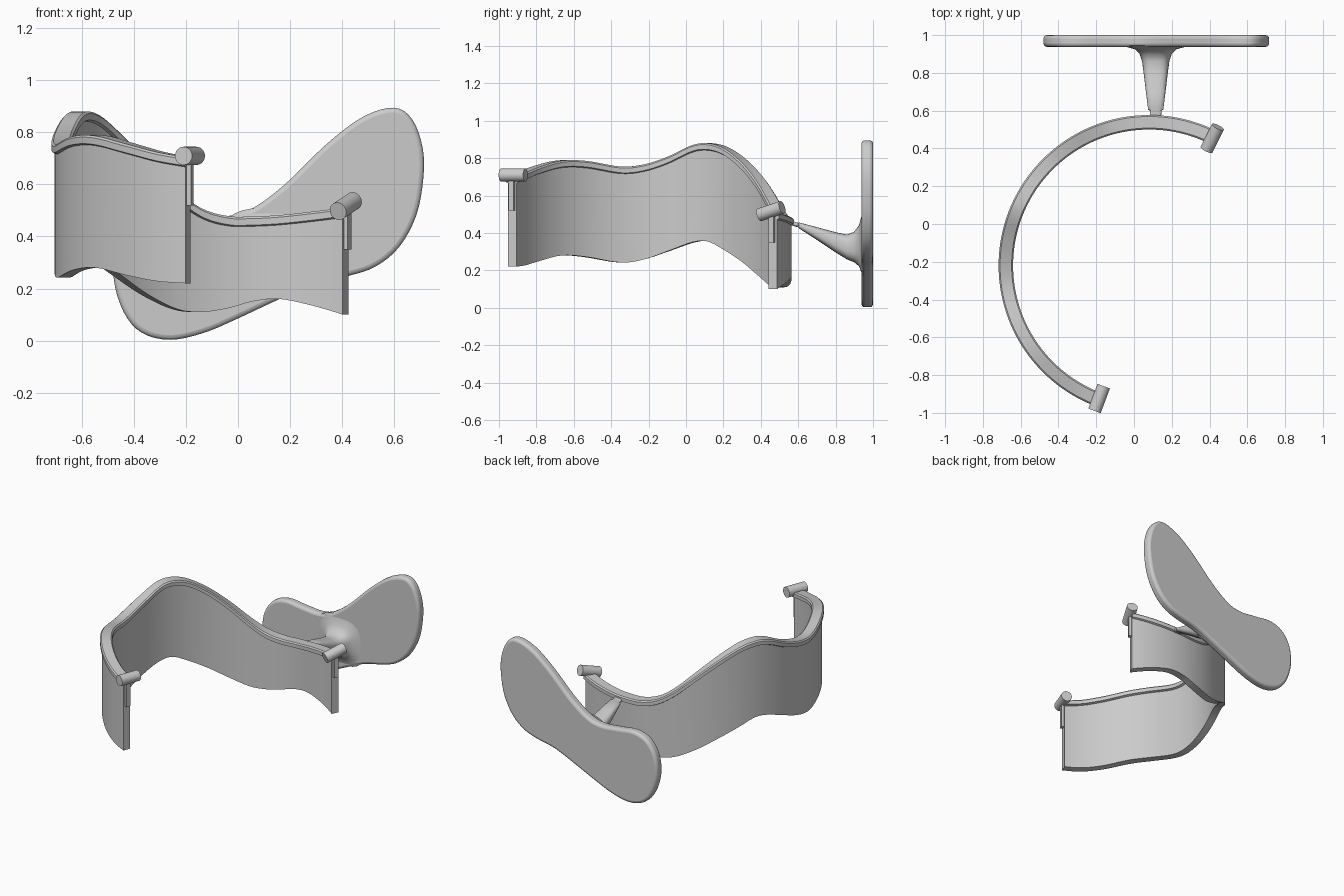
import bpy, bmesh
from math import sin, cos, pi, radians
from mathutils import Vector

if "Cube" in bpy.data.objects:
    bpy.data.objects.remove(bpy.data.objects["Cube"])

CX, CY = 0.08, -0.22          # centre of the curved band


def spline(keys, closed=False, n=5):
    """Catmull-Rom curve through tuples of any size."""
    m, out = len(keys), []
    for i in range(m if closed else m - 1):
        p = [Vector(keys[(i + k) % m] if closed else keys[min(max(i + k, 0), m - 1)])
             for k in (-1, 0, 1, 2)]
        for s in range(n):
            t = s / n
            out.append(0.5 * (2 * p[1] + (p[2] - p[0]) * t
                              + (2 * p[0] - 5 * p[1] + 4 * p[2] - p[3]) * t * t
                              + (3 * p[1] - p[0] - 3 * p[2] + p[3]) * t ** 3))
    if not closed:
        out.append(Vector(keys[-1]))
    return out


def loft(name, rings, angle=35):
    """Skin a list of closed rings and cap both ends."""
    bm = bmesh.new()
    vr = [[bm.verts.new(p) for p in ring] for ring in rings]
    n = len(vr[0])
    for a, b in zip(vr, vr[1:]):
        for i in range(n):
            j = (i + 1) % n
            bm.faces.new((a[i], a[j], b[j], b[i]))
    bm.faces.new(vr[0][::-1])
    bm.faces.new(vr[-1])
    bmesh.ops.recalc_face_normals(bm, faces=bm.faces)
    me = bpy.data.meshes.new(name)
    bm.to_mesh(me)
    bm.free()
    ob = bpy.data.objects.new(name, me)
    bpy.context.collection.objects.link(ob)
    smooth(ob, angle)
    return ob


def smooth(ob, angle=35):
    bpy.ops.object.select_all(action='DESELECT')
    ob.select_set(True)
    bpy.context.view_layer.objects.active = ob
    bpy.ops.object.shade_smooth_by_angle(angle=radians(angle))


def polar(deg, r, z):
    a = radians(deg)
    return Vector((CX + r * cos(a), CY + r * sin(a), z))


# Wavy curved band with a wider top rim: angle, top height, bottom height
BAND = [(64, .51, .10), (74, .495, .135), (84, .482, .16), (92, .477, .15),
        (99, .478, .125), (107, .505, .11), (115, .57, .12), (125, .68, .175),
        (135, .78, .245), (145, .855, .31), (153, .88, .355), (160, .868, .35),
        (170, .81, .305), (180, .768, .26), (190, .755, .242), (205, .785, .272),
        (217, .787, .28), (230, .755, .25), (240, .725, .228), (249, .705, .22)]
rings = []
for a, top, bot in spline(BAND):
    prof = [(.735, bot), (.785, bot), (.785, top - .038), (.797, top - .033),
            (.797, top - .008), (.789, top), (.728, top), (.72, top - .008),
            (.72, top - .033), (.735, top - .038)]
    rings.append([polar(a, r, z) for r, z in prof])
loft("curved_band", rings)

# End hinges: pin cylinder across the band end plus a thin tab on the upper half
for side, a, zc, tilt, z0, step in (("back", 64, .517, .30, .35, -1),
                                    ("front", 249, .71, 0, .52, 1)):
    pin_a = a + step * .4
    out = (polar(pin_a, 1, 0) - polar(pin_a, 0, 0)).normalized()
    axis = (out + Vector((0, 0, tilt))).normalized()
    bpy.ops.mesh.primitive_cylinder_add(vertices=40, radius=.035, depth=.14,
                                        location=polar(pin_a, .752, zc))
    pin = bpy.context.object
    pin.name = side + "_hinge_pin"
    pin.rotation_euler = axis.to_track_quat('Z', 'Y').to_euler()
    smooth(pin)
    loft(side + "_hinge_tab",
         [[polar(b, r, z) for r, z in ((.745, z0), (.775, z0), (.775, zc), (.745, zc))]
          for b in (a - step, a + step * 1.3)])

# Peanut-shaped mounting plate, flat at the back
OUTLINE = [(.60, .895), (.67, .85), (.71, .74), (.712, .62), (.685, .48), (.62, .36),
           (.53, .285), (.43, .25), (.30, .22), (.15, .155), (0, .085), (-.13, .03),
           (-.26, .003), (-.37, .03), (-.44, .11), (-.478, .24), (-.465, .37),
           (-.40, .465), (-.30, .50), (-.18, .488), (-.05, .478), (.05, .505),
           (.18, .60), (.34, .755), (.48, .86)]
edge = spline(OUTLINE, closed=True, n=4)
plate = loft("mounting_plate", [[(x, y, z) for x, z in edge] for y in (.938, 1.0)])
bev = plate.modifiers.new("rounded_edge", 'BEVEL')
bev.width = .018
bev.segments = 3
bev.limit_method = 'ANGLE'
bev.angle_limit = radians(50)

# Flaring stem from plate to band: y, centre height, half height, half width
STEM = [(.535, .462, .012, .028), (.60, .442, .012, .030), (.605, .440, .016, .040),
        (.70, .397, .034, .052), (.80, .350, .054, .064), (.86, .325, .066, .072),
        (.90, .325, .082, .085), (.925, .332, .110, .110), (.936, .338, .145, .150),
        (.945, .340, .17, .19)]
stem_rings = []
for y, zc, hz, hx in STEM:
    ring = []
    for i in range(32):
        c, s = cos(2 * pi * i / 32), sin(2 * pi * i / 32)
        ring.append((.115 + hx * abs(c) ** .7 * (1 if c > 0 else -1), y,
                     zc + hz * abs(s) ** .7 * (1 if s > 0 else -1)))
    stem_rings.append(ring)
loft("stem", stem_rings, 50)
